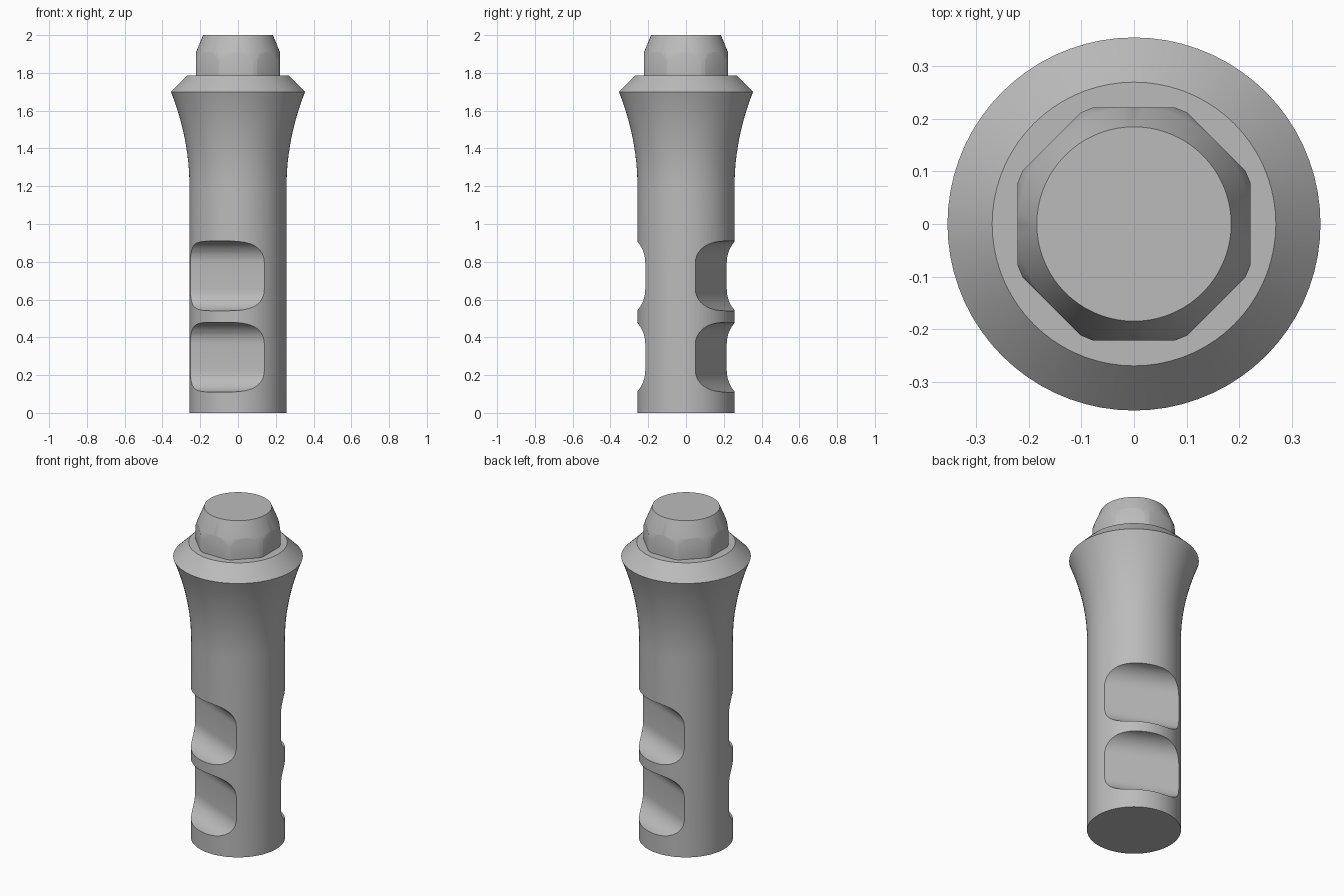
import bpy
import bmesh
from math import cos, sin, pi, radians
from mathutils import Matrix

cube = bpy.data.objects.get("Cube")
if cube:
    bpy.data.objects.remove(cube, do_unlink=True)

grey = bpy.data.materials.new("plain grey")
grey.use_nodes = True
grey.diffuse_color = (0.5, 0.5, 0.5, 1)
grey.node_tree.nodes["Principled BSDF"].inputs["Base Color"].default_value = (0.5, 0.5, 0.5, 1)


def make_object(name, bm):
    bmesh.ops.recalc_face_normals(bm, faces=bm.faces)
    mesh = bpy.data.meshes.new(name)
    bm.to_mesh(mesh)
    bm.free()
    mesh.materials.append(grey)
    obj = bpy.data.objects.new(name, mesh)
    bpy.context.collection.objects.link(obj)
    return obj


def loft(name, rings):
    """Skin a stack of equal point rings and cap both ends."""
    bm = bmesh.new()
    loops = [[bm.verts.new(p) for p in ring] for ring in rings]
    for low, high in zip(loops, loops[1:]):
        for i in range(len(low)):
            j = (i + 1) % len(low)
            bm.faces.new((low[i], low[j], high[j], high[i]))
    bm.faces.new(loops[0][::-1])
    bm.faces.new(loops[-1])
    return make_object(name, bm)


def ring(radius, z, sides, turn=0.0):
    angles = [2 * pi * i / sides + turn for i in range(sides)]
    return [(radius * cos(a), radius * sin(a), z) for a in angles]


def revolve(name, profile, sides=72):
    return loft(name, [ring(r, z, sides) for r, z in profile])


def boolean(target, cutter, operation):
    mod = target.modifiers.new("cut", "BOOLEAN")
    mod.operation = operation
    mod.solver = "EXACT"
    mod.object = cutter
    bpy.context.view_layer.objects.active = target
    bpy.ops.object.modifier_apply(modifier=mod.name)
    bpy.data.objects.remove(cutter, do_unlink=True)


# Handle: straight shaft, flared neck and bevelled collar
SHAFT, RIM = 0.257, 0.355
flare = [(SHAFT + (RIM - SHAFT) * (i / 12) ** 2, 1.2 + 0.5 * i / 12) for i in range(13)]
handle = revolve("handle", [(SHAFT, 0)] + flare + [(0.27, 1.785)])


# Finger slots: rounded channels running straight across the shaft
def slot_cutter(bottom, angle):
    depth, outer, top, radius = 0.144, 0.5, bottom + 0.37, 0.115
    arc = [i * pi / 2 / 10 for i in range(11)]
    section = [(outer, bottom)]
    section += [(depth + radius * (1 - sin(a)), bottom + radius * (1 - cos(a))) for a in arc]
    section += [(depth + radius * (1 - cos(a)), top - radius * (1 - sin(a))) for a in arc]
    section += [(outer, top)]
    cutter = loft("slot_cutter", [[(d, w, z) for d, z in section] for w in (-0.5, 0.5)])
    cutter.data.transform(Matrix.Rotation(angle, 4, "Z"))
    cutter.hide_render = True
    return cutter


for bottom in (0.11, 0.54):
    for angle in (radians(-113), radians(67)):
        boolean(handle, slot_cutter(bottom, angle), "DIFFERENCE")

# Octagonal end nut, its corners turned round and its top tapered
nut = loft("end_nut", [ring(0.222 / cos(pi / 8), z, 8, pi / 8) for z in (1.78, 2.05)])
turned = revolve("nut_turning", [(0.235, 1.7), (0.235, 1.87), (0.222, 1.91), (0.185, 2.0)])
turned.hide_render = True
boolean(nut, turned, "INTERSECT")

# Smooth shading with crisp edges
bpy.ops.object.select_all(action="DESELECT")
for obj in (handle, nut):
    obj.select_set(True)
bpy.context.view_layer.objects.active = handle
bpy.ops.object.shade_smooth_by_angle(angle=radians(30))
